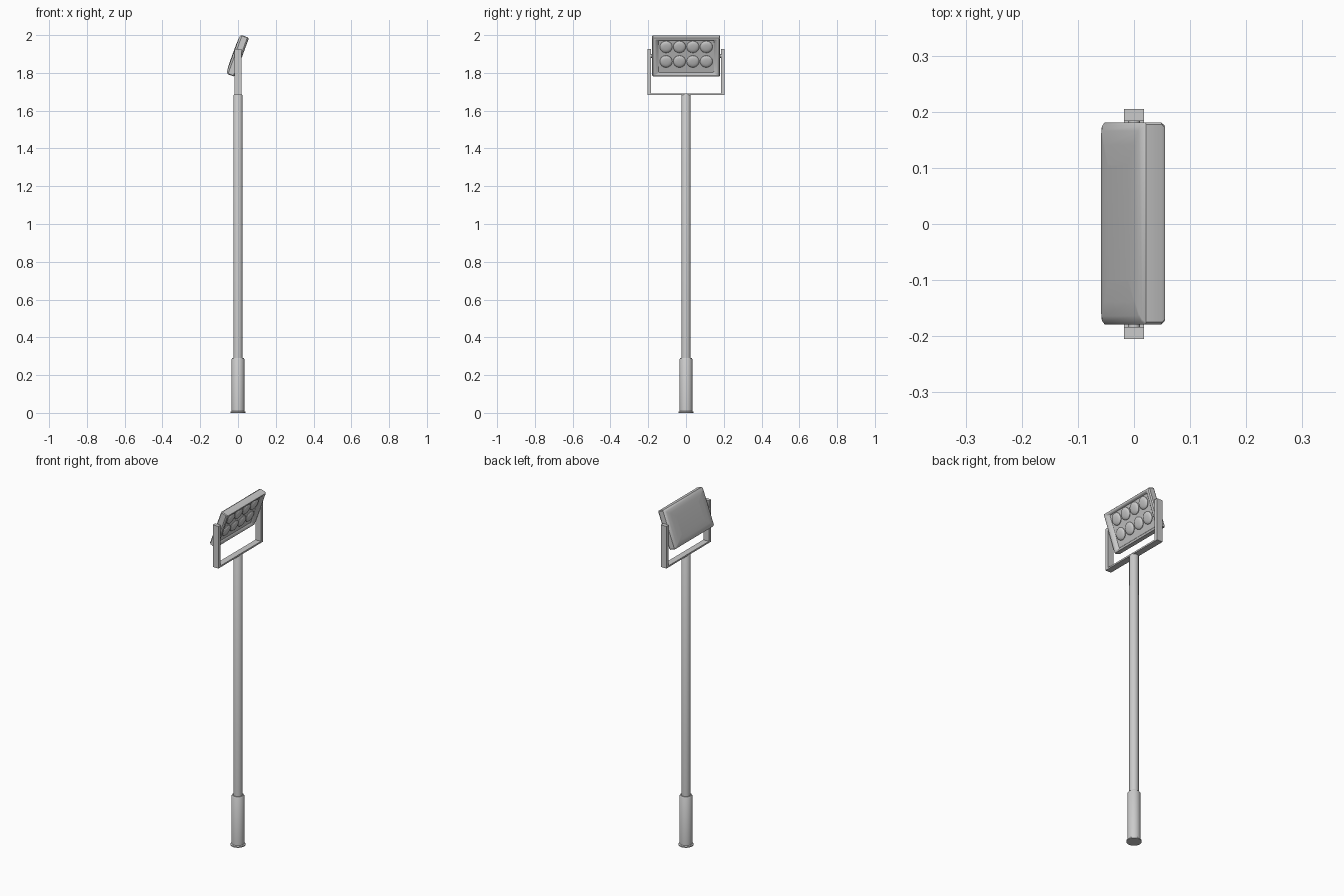
import bpy, bmesh, math
from mathutils import Matrix, Vector

if "Cube" in bpy.data.objects:
    bpy.data.objects.remove(bpy.data.objects["Cube"])

TILT = Matrix.Translation((0, 0.001, 1.89)) @ Matrix.Rotation(math.radians(20), 4, 'Y')


def finish(bm, name, smooth=True):
    bmesh.ops.recalc_face_normals(bm, faces=bm.faces)
    me = bpy.data.meshes.new(name)
    bm.to_mesh(me)
    bm.free()
    ob = bpy.data.objects.new(name, me)
    bpy.context.collection.objects.link(ob)
    bpy.ops.object.select_all(action='DESELECT')
    ob.select_set(True)
    bpy.context.view_layer.objects.active = ob
    if smooth:
        bpy.ops.object.shade_smooth_by_angle(angle=math.radians(35))
    return ob


def loft(bm, rings, cap_start=True, cap_end=True):
    loops = [[bm.verts.new(p) for p in r] for r in rings]
    n = len(loops[0])
    for a, b in zip(loops, loops[1:]):
        for i in range(n):
            bm.faces.new((a[i], a[(i + 1) % n], b[(i + 1) % n], b[i]))
    if cap_start:
        bm.faces.new(loops[0][::-1])
    if cap_end:
        bm.faces.new(loops[-1])


def turned(name, profile, sides=32):
    bm = bmesh.new()
    loft(bm, [[(r * math.cos(2 * math.pi * i / sides), r * math.sin(2 * math.pi * i / sides), z)
               for i in range(sides)] for r, z in profile])
    return finish(bm, name)


# Pole and its wider base sleeve with a small foot flange
turned("base_sleeve", [(0.039, 0), (0.039, 0.006), (0.034, 0.01), (0.034, 0.284), (0.030, 0.29)])
turned("pole", [(0.0245, 0.28), (0.0245, 1.680), (0.021, 1.686)])

# U-shaped bracket swept from a flat outline
outline = [(-0.205, 1.926), (-0.205, 1.682), (0.205, 1.682), (0.205, 1.926),
           (0.184, 1.926), (0.184, 1.691), (-0.184, 1.691), (-0.184, 1.926)]
bm = bmesh.new()
loft(bm, [[(x, y, z) for y, z in outline] for x in (-0.018, 0.018)])
finish(bm, "bracket", False)


def rect(d, w, h, c=0.004):
    # Rectangle with clipped corners at depth d
    return [(d, y, z) for y, z in ((w - c, -h), (w, -h + c), (w, h - c), (w - c, h),
                                   (-w + c, h), (-w, h - c), (-w, -h + c), (-w + c, -h))]


# Lamp housing: bulged back, bevelled rim and sloped recess in front
sections = [(-0.030, 0.105, 0.055), (-0.0285, 0.14, 0.08), (-0.0265, 0.165, 0.098),
            (-0.023, 0.175, 0.105), (-0.017, 0.180, 0.110), (0.013, 0.180, 0.110),
            (0.020, 0.175, 0.107), (0.022, 0.166, 0.101), (0.020, 0.160, 0.097),
            (0.008, 0.146, 0.090)]
bm = bmesh.new()
loft(bm, [rect(*s) for s in sections])
bm.transform(TILT)
finish(bm, "lamp_housing")

# Two rows of four domed lenses
dome = [(0.033, 0.006), (0.033, 0.011), (0.030, 0.0145), (0.022, 0.0175), (0.011, 0.019)]
for row in (-1, 1):
    for col in range(4):
        cy, cz = (col - 1.5) * 0.071, 0.013 + row * 0.041
        bm = bmesh.new()
        loft(bm, [[(d, cy + r * math.cos(math.pi * i / 12), cz + r * math.sin(math.pi * i / 12))
                   for i in range(24)] for r, d in dome])
        bm.transform(TILT)
        finish(bm, "lens")

# Pivot bolts joining the housing to the bracket arms
for s in (-1, 1):
    bm = bmesh.new()
    loft(bm, [[(0.011 * math.cos(math.pi * i / 8), y * s, 1.89 + 0.011 * math.sin(math.pi * i / 8))
               for i in range(16)] for y in (0.17, 0.19)])
    finish(bm, "pivot_bolt")
